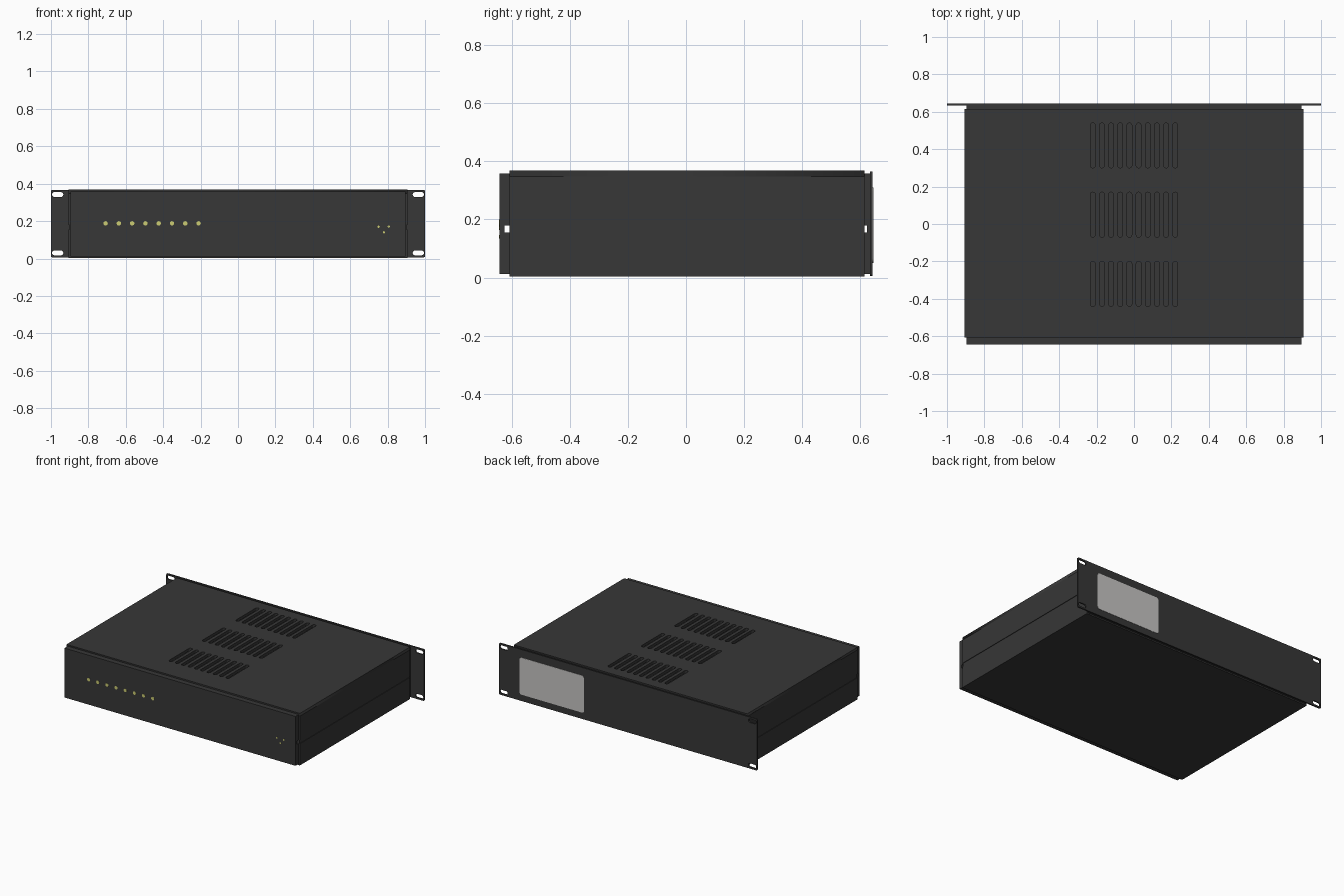
import bpy, math

if "Cube" in bpy.data.objects:
    bpy.data.objects.remove(bpy.data.objects["Cube"])

def material(name, rgb):
    m = bpy.data.materials.new(name)
    m.diffuse_color = (*rgb, 1)
    m.use_nodes = True
    m.node_tree.nodes["Principled BSDF"].inputs["Base Color"].default_value = m.diffuse_color
    return m

BLACK = material("black_metal", (0.038, 0.038, 0.038))
GREY = material("light_grey", (0.57, 0.56, 0.55))
GOLD = material("yellow_gold", (0.60, 0.60, 0.17))

def box(name, x0, x1, y0, y1, z0, z1, mat=BLACK):
    bpy.ops.mesh.primitive_cube_add(size=1, location=((x0+x1)/2, (y0+y1)/2, (z0+z1)/2))
    o = bpy.context.object
    o.name = name
    o.scale = (x1-x0, y1-y0, z1-z0)
    o.data.materials.append(mat)
    return o

def rounded(cx, cy, w, h, r, n=5):
    """Outline of a rounded rectangle or slot."""
    pts = []
    for k, (sx, sy) in enumerate(((1, 1), (-1, 1), (-1, -1), (1, -1))):
        for i in range(n + 1):
            a = math.pi / 2 * (k + i / n)
            pts.append((cx + sx*(w/2-r) + r*math.cos(a), cy + sy*(h/2-r) + r*math.sin(a)))
    return pts

def sheet(name, outlines, thick, loc, upright=False, mat=BLACK):
    """Flat plate: the first outline is the edge, the others are holes."""
    c = bpy.data.curves.new(name, 'CURVE')
    c.dimensions = '2D'
    c.fill_mode = 'BOTH'
    c.extrude = thick / 2
    for pts in outlines:
        s = c.splines.new('POLY')
        s.points.add(len(pts) - 1)
        for p, q in zip(s.points, pts):
            p.co = (*q, 0, 1)
        s.use_cyclic_u = True
    o = bpy.data.objects.new(name, c)
    bpy.context.collection.objects.link(o)
    o.location = loc
    if upright:
        o.rotation_euler.x = math.pi / 2
    bpy.ops.object.select_all(action='DESELECT')
    o.select_set(True)
    bpy.context.view_layer.objects.active = o
    bpy.ops.object.convert(target='MESH')
    o = bpy.context.object
    o.data.materials.clear()
    o.data.materials.append(mat)
    return o

def disc(name, x, z, r, y0, y1, mat):
    bpy.ops.mesh.primitive_cylinder_add(vertices=16, radius=r, depth=y1-y0,
        location=(x, (y0+y1)/2, z), rotation=(math.pi/2, 0, 0))
    o = bpy.context.object
    o.name = name
    o.data.materials.append(mat)

# top cover with three groups of ten long vent slots
edge = [(-0.905, -0.607), (0.905, -0.607), (0.905, 0.615), (-0.905, 0.615)]
vents = [rounded((i - 4.5) * 0.049, y, 0.026, 0.24, 0.012, 3)
         for y in (-0.32, 0.05, 0.42) for i in range(10)]
sheet("top_cover", [edge] + vents, 0.02, (0, 0, 0.358))

# bottom cover
box("bottom_cover", -0.905, 0.905, -0.607, 0.615, 0.003, 0.015)

# folded cover sides, with a recessed strip where the two halves meet
for s, side in ((-1, "left"), (1, "right")):
    a, b = sorted((s * 0.895, s * 0.905))
    box(side + "_upper_side", a, b, -0.607, 0.615, 0.180, 0.350)
    box(side + "_lower_side", a, b, -0.607, 0.615, 0.015, 0.155)
    a, b = sorted((s * 0.885, s * 0.901))
    box(side + "_seam_strip", a, b, -0.607, 0.615, 0.150, 0.185)
    # corner flanges behind the end panels, open at the seam
    a, b = sorted((s * 0.885, s * 0.896))
    for end, y0, y1 in (("front", -0.636, -0.60), ("back", 0.60, 0.634)):
        box(f"{side}_{end}_upper_flange", a, b, y0, y1, 0.180, 0.357)
        box(f"{side}_{end}_lower_flange", a, b, y0, y1, 0.014, 0.155)
        c, d = (-0.636, -0.625) if end == "front" else (0.623, 0.634)
        box(f"{side}_{end}_flange_bridge", a, b, c, d, 0.155, 0.180)

# top and bottom lips between the covers and the end panels
for end, y0, y1 in (("front", -0.636, -0.60), ("back", 0.60, 0.634)):
    box(end + "_top_lip", -0.896, 0.896, y0, y1, 0.349, 0.358)
    box(end + "_bottom_lip", -0.896, 0.896, y0, y1, 0.012, 0.021)

# connector panel
box("connector_panel", -0.896, 0.896, -0.643, -0.634, 0.012, 0.358)

# row of round connectors and a three-pin socket
for i in range(8):
    disc("round_connector", -0.708 + i * 0.071, 0.188, 0.012, -0.6445, -0.640, GOLD)
for x, z in ((0.752, 0.170), (0.806, 0.170), (0.780, 0.140)):
    disc("socket_pin", x, z, 0.006, -0.6445, -0.640, GOLD)

# rack panel with ears and mounting slots
slots = [rounded(sx * 0.964, z, 0.06, 0.026, 0.0125)
         for sx in (-1, 1) for z in (0.030, 0.342)]
sheet("rack_panel", [rounded(0, 0.186, 2.0, 0.36, 0.006, 2)] + slots, 0.01,
      (0, 0.638, 0), upright=True)

# display window on the rack panel
sheet("display_window", [rounded(0.59, 0.181, 0.50, 0.26, 0.015, 4)], 0.004,
      (0, 0.643, 0), upright=True, mat=GREY)
